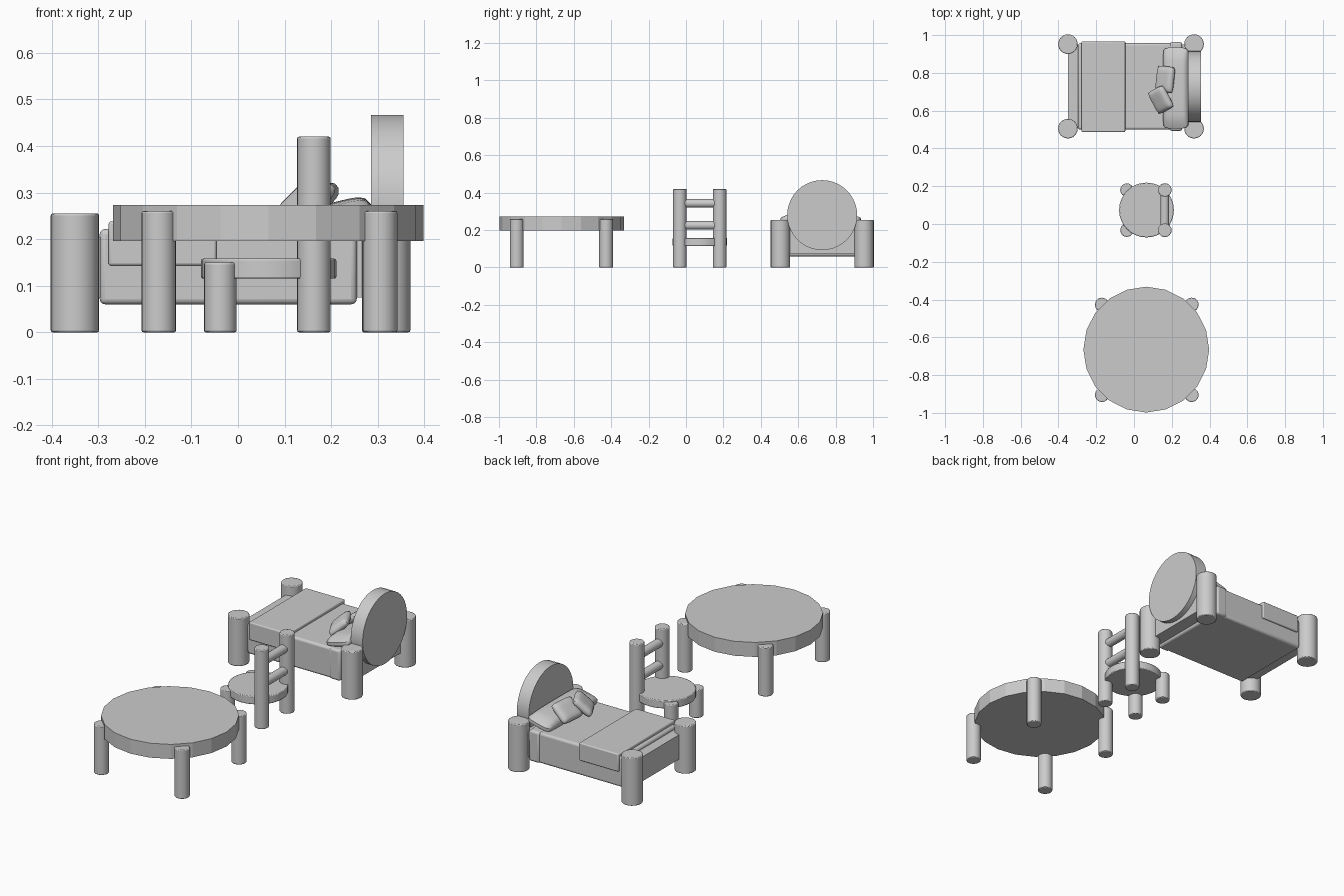
import bpy
import math
from mathutils import Euler

if "Cube" in bpy.data.objects:
    bpy.data.objects.remove(bpy.data.objects["Cube"])


def finish(ob, name, bevel=0.0, smooth=True, segments=2):
    ob.name = name
    if bevel:
        m = ob.modifiers.new("Soft edges", 'BEVEL')
        m.width = bevel
        m.segments = segments
        m.limit_method = 'ANGLE'
    if smooth:
        bpy.ops.object.shade_smooth_by_angle(angle=math.radians(35))
    return ob


def cylinder(name, loc, r, depth, sides=24, axis='Z', bevel=0.004, smooth=True):
    rot = {'X': (0, math.pi / 2, 0), 'Y': (math.pi / 2, 0, 0), 'Z': (0, 0, 0)}[axis]
    bpy.ops.mesh.primitive_cylinder_add(vertices=sides, radius=r, depth=depth,
                                        location=loc, rotation=rot)
    return finish(bpy.context.object, name, bevel, smooth)


def box(name, x, y, z, bevel=0.0):
    bpy.ops.mesh.primitive_cube_add(size=1, location=[sum(p) / 2 for p in (x, y, z)])
    ob = bpy.context.object
    ob.scale = [p[1] - p[0] for p in (x, y, z)]
    bpy.ops.object.transform_apply(location=False, rotation=False, scale=True)
    return finish(ob, name, bevel, segments=3)


def post(name, x, y, r, height):
    return cylinder(name, (x, y, height / 2), r, height)


def pillow(name, loc, size, rot=(0, 0, 0), rim=0.25):
    # two mirrored grids bulging from a thin rim
    n, verts, faces = 12, [], []
    for side in (1, -1):
        base = len(verts)
        for i in range(n + 1):
            for j in range(n + 1):
                u, v = 2 * i / n - 1, 2 * j / n - 1
                bulge = rim + (1 - rim) * ((1 - u ** 4) * (1 - v ** 4)) ** 0.5
                # round the corners in plan
                k = 1 - 0.07 * (u * v) ** 4
                verts.append((u * k * size[0] / 2, v * k * size[1] / 2,
                              side * bulge * size[2] / 2))
        for i in range(n):
            for j in range(n):
                a = base + i * (n + 1) + j
                f = (a, a + n + 1, a + n + 2, a + 1)
                faces.append(f if side > 0 else f[::-1])
    # rim strip joining the two halves
    loop = [i * (n + 1) for i in range(n)] + [n * (n + 1) + j for j in range(n)]
    loop += [i * (n + 1) + n for i in range(n, 0, -1)] + list(range(n, 0, -1))
    off = (n + 1) ** 2
    for a, b in zip(loop, loop[1:] + loop[:1]):
        faces.append((b, a, a + off, b + off))
    me = bpy.data.meshes.new(name)
    me.from_pydata(verts, [], faces)
    ob = bpy.data.objects.new(name, me)
    bpy.context.collection.objects.link(ob)
    ob.location = loc
    ob.rotation_euler = Euler([math.radians(a) for a in rot])
    bpy.ops.object.select_all(action='DESELECT')
    ob.select_set(True)
    bpy.context.view_layer.objects.active = ob
    bpy.ops.object.shade_smooth_by_angle(angle=math.radians(50))
    return ob


# Round table: faceted top on four log legs
cylinder("table_top", (0.065, -0.665, 0.235), 0.333, 0.077, sides=20, bevel=0, smooth=False)
for x in (-0.17, 0.305):
    for y in (-0.905, -0.427):
        post("table_leg", x, y, 0.037, 0.26)

# Chair: round seat, short front legs, tall back posts with rungs
cylinder("chair_seat", (0.066, 0.074, 0.1365), 0.145, 0.043, sides=32)
for y in (-0.033, 0.18):
    post("chair_front_leg", -0.038, y, 0.035, 0.15)
    post("chair_back_post", 0.163, y, 0.036, 0.42)
for z in (0.225, 0.343):
    cylinder("chair_rung", (0.163, 0.074, z), 0.023, 0.2, axis='Y', bevel=0)

# Bed: frame, bedding layers and corner posts
for x in (-0.35, 0.318):
    for y in (0.505, 0.952):
        post("bed_post", x, y, 0.052, 0.255)
box("bed_base", (-0.35, 0.325), (0.507, 0.95), (0.075, 0.205))
box("sheet", (-0.297, 0.255), (0.5, 0.957), (0.06, 0.222), 0.012)
box("sheet_fold", (0.19, 0.255), (0.493, 0.963), (0.06, 0.225), 0.012)
box("blanket", (-0.278, -0.046), (0.487, 0.967), (0.143, 0.238), 0.006)
cylinder("headboard", (0.32, 0.728, 0.28), 0.187, 0.07, sides=40, axis='X', bevel=0)

# Long pillow and two small cushions leaning on it
pillow("long_pillow", (0.222, 0.72, 0.247), (0.14, 0.43, 0.07), (0, -14, 0))
pillow("cushion_back", (0.165, 0.765, 0.277), (0.115, 0.14, 0.046), (0, -42, -6))
pillow("cushion_front", (0.142, 0.658, 0.277), (0.115, 0.13, 0.046), (0, -42, 28))
